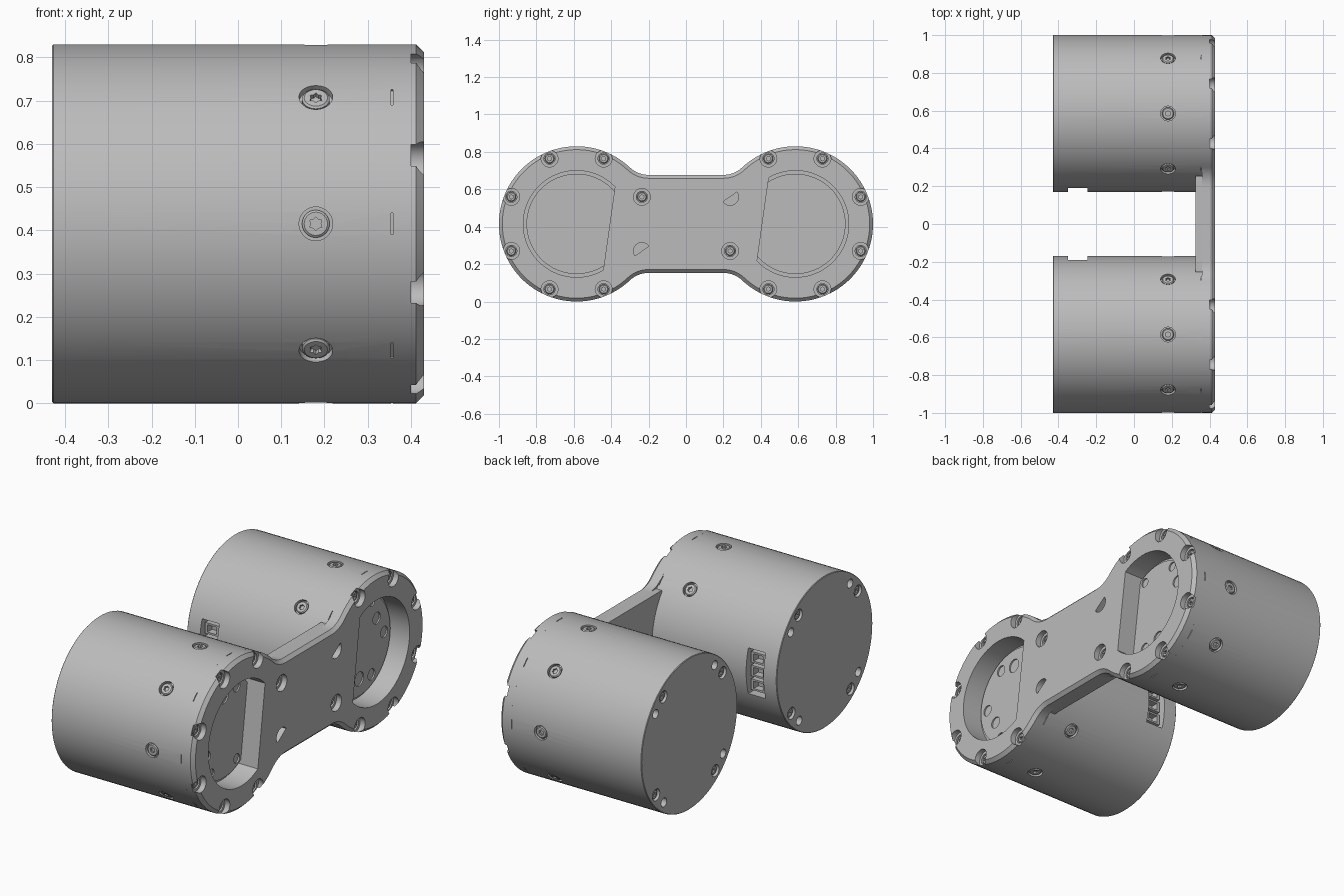
import bpy, bmesh, math
from mathutils import Matrix, Vector

if "Cube" in bpy.data.objects:
    bpy.data.objects.remove(bpy.data.objects["Cube"])

R, CY = 0.415, 0.585          # motor radius, motor distance from the middle
X0, X1, XF = -0.43, 0.36, 0.43  # motor end, plate back, plate front
SEAT = 0.378                  # bolt circle radius

grey = bpy.data.materials.new("satin grey metal")
grey.use_nodes = True
grey.diffuse_color = (0.5, 0.5, 0.5, 1)
grey.node_tree.nodes["Principled BSDF"].inputs["Base Color"].default_value = (0.5, 0.5, 0.5, 1)


def arc(r, a, b, n, y=0, z=0):
    return [(y + r * math.cos(math.radians(a + (b - a) * i / n)),
             z + r * math.sin(math.radians(a + (b - a) * i / n))) for i in range(n + 1)]


def circle(r, n=32, y=0, z=0):
    return arc(r, 0, 360, n, y, z)[:-1]


def rect(y0, y1, z0, z1):
    return [(y0, z0), (y1, z0), (y1, z1), (y0, z1)]


def star(r):
    return [(r * k * math.cos(i * math.pi / 6), r * k * math.sin(i * math.pi / 6))
            for i in range(12) for k in [1 if i % 2 else 0.7]]


def loft(name, loops, mat=None):
    """Closed solid through (x, outline) sections."""
    bm = bmesh.new()
    rings = [[bm.verts.new((x, y, z)) for y, z in pts] for x, pts in loops]
    n = len(rings[0])
    for a, b in zip(rings, rings[1:]):
        for i in range(n):
            bm.faces.new((a[i], a[(i + 1) % n], b[(i + 1) % n], b[i]))
    bm.faces.new(rings[0][::-1])
    bm.faces.new(rings[-1])
    if mat:
        bm.transform(mat)
    bmesh.ops.recalc_face_normals(bm, faces=bm.faces)
    me = bpy.data.meshes.new(name)
    bm.to_mesh(me)
    bm.free()
    me.materials.append(grey)
    ob = bpy.data.objects.new(name, me)
    bpy.context.collection.objects.link(ob)
    return ob


def prism(name, pts, x0, x1, mat=None):
    return loft(name, [(x0, pts), (x1, pts)], mat)


def merge(name, obs):
    bm = bmesh.new()
    for o in obs:
        bm.from_mesh(o.data)
        bpy.data.objects.remove(o)
    me = bpy.data.meshes.new(name)
    bm.to_mesh(me)
    bm.free()
    me.materials.append(grey)
    ob = bpy.data.objects.new(name, me)
    bpy.context.collection.objects.link(ob)
    return ob


def cut(ob, cutters):
    """Subtract the cutters, bake the result and drop them."""
    c = merge("cutter", cutters)
    c.hide_render = True
    m = ob.modifiers.new("cut", 'BOOLEAN')
    m.operation, m.solver, m.object = 'DIFFERENCE', 'EXACT', c
    dg = bpy.context.evaluated_depsgraph_get()
    me = bpy.data.meshes.new_from_object(ob.evaluated_get(dg))
    ob.modifiers.clear()
    ob.data = me
    bpy.data.objects.remove(c)


def polar(r, deg):
    return r * math.cos(math.radians(deg)), r * math.sin(math.radians(deg))


def at(x, y, z):
    return Matrix.Translation((x, y, z))


def radial(deg):
    """Maps local +x to the outward direction on the motor wall."""
    return Matrix.Rotation(math.radians(deg), 4, 'X') @ at(0.18, R, 0) @ Matrix.Rotation(math.pi / 2, 4, 'Z')


def screw(name, r, height, mat):
    s = loft(name, [(-0.03, circle(r, 24)), (height - 0.004, circle(r, 24)), (height, circle(r - 0.005, 24))])
    cut(s, [prism("socket", star(r * 0.5), height - 0.012, height + 0.02)])
    s.data.transform(mat)
    return s


# ---- one motor, centred on its own axis ----
opening = arc(0.285, 44, 300, 56)
body = loft("motor_housing", [(X0, circle(R - 0.003, 96)), (X0 + 0.003, circle(R, 96)), (X1, circle(R, 96))])
cut(body, [prism("recess", opening, 0.31, 0.5)])

cap_screws = [polar(0.365, 52 + 90 * k) for k in range(4)]
cap_holes = [polar(0.365, 37 + 90 * k) for k in range(4)]
cutters = [prism("bore", circle(0.039, 28), -0.018, 0.03, radial(45 * k)) for k in range(8)]
cutters += [prism("slit", rect(0.409, 0.45, -0.025, 0.025), 0.354, 0.358,
                  Matrix.Rotation(math.pi / 4 * k, 4, 'X')) for k in range(8)]
cutters += [prism("cap_bore", circle(0.032, 24, y, z), X0 - 0.05, X0 + 0.025) for y, z in cap_screws]
cutters += [prism("cap_hole", circle(0.024, 20, y, z), X0 - 0.05, X0 + 0.04) for y, z in cap_holes]
cutters += [prism("window", rect(0.33, 0.5, -0.125, 0.125), -0.35, -0.245)]
cut(body, cutters)

wall_screws = merge("wall_screws", [screw("s", 0.032, -0.003, radial(45 * k)) for k in range(8)])
flip = Matrix.Rotation(math.pi, 4, 'Z')
end_screws = merge("end_screws", [screw("s", 0.026, -0.008, at(X0, y, z) @ flip) for y, z in cap_screws])

# Sockets seen inside the window
sockets = []
for z in (-0.075, 0, 0.075):
    s = prism("socket_block", rect(0.32, 0.385, z - 0.03, z + 0.03), -0.34, -0.255)
    cut(s, [prism("slot", rect(0.345, 0.42, z - 0.02, z + 0.02), -0.325, -0.27)])
    sockets.append(s)
connectors = merge("connector_sockets", sockets)

# Rotor disc with shallow holes
rotor = prism("rotor_face", circle(0.268, 64), 0.29, 0.325)
spots = [(0, 0.175, 0.038), (-0.105, 0.19, 0.03), (0.11, 0.19, 0.03), (-0.215, 0, 0.03),
         (-0.15, -0.1, 0.032), (-0.11, -0.205, 0.025), (0.11, -0.205, 0.025)]
cut(rotor, [prism("spot", circle(r, 24, y, z), 0.317, 0.4) for y, z, r in spots])

# Plate bolts, except the one replaced by the half-round hole
bolts = [polar(SEAT, 22.5 + 45 * k) for k in range(7)]
plate_bolts = merge("plate_bolts", [screw("s", 0.026, 0.0, at(0.398, y, z)) for y, z in bolts])

halves = [body, wall_screws, end_screws, connectors, rotor, plate_bolts]

# ---- place the front motor and its half-turn twin ----
turn = Matrix.Rotation(math.pi, 4, 'X')
lift, shift = at(0, 0, R), at(0, -CY, 0)
final = []
for ob in halves:
    twin = ob.copy()
    twin.data = ob.data.copy()
    bpy.context.collection.objects.link(twin)
    base = ob.name.split(".")[0]
    ob.name, twin.name = "front_" + base, "back_" + base
    ob.data.transform(lift @ shift)
    twin.data.transform(lift @ turn @ shift)
    final += [ob, twin]

# ---- connecting plate: two rounds joined by a filleted bar ----
W, FY, FR = 0.262, 0.2, 0.146


def outline(d):
    fz = W + FR
    tang = math.degrees(math.atan2(fz, FY - CY))
    q = arc(FR + d, -90, tang - 180, 10, FY, fz) + arc(R - d, tang, 0, 40, CY, 0)[1:]
    right = q + [(y, -z) for y, z in q[-2::-1]]
    return right + [(-y, -z) for y, z in right]


plate = loft("link_plate", [(X1, outline(0)), (XF - 0.018, outline(0)), (XF, outline(0.018))])
bridge = prism("bridge_rib", rect(-0.255, 0.255, -W, W), 0.325, X1 + 0.004)
half_moon = arc(0.045, 35, 215, 16)
sides = [shift, turn @ shift]
cut(plate, [prism("opening", opening, 0.2, 0.5, m) for m in sides])
cut(plate, [prism("seat", circle(0.045, 32, y, z), 0.40, 0.5, m) for m in sides for y, z in bolts]
    + [prism("moon", half_moon, 0.375, 0.5, m @ at(0, *polar(SEAT, -22.5))) for m in sides])
cut(plate, [prism("shank", circle(0.03, 24, y, z), 0.37, 0.5, m) for m in sides for y, z in bolts])
for ob in (plate, bridge):
    ob.data.transform(lift)
    final.append(ob)

# ---- smooth shading with crisp edges ----
bpy.ops.object.select_all(action='DESELECT')
for ob in final:
    ob.select_set(True)
bpy.context.view_layer.objects.active = plate
bpy.ops.object.shade_smooth_by_angle(angle=math.radians(30))
